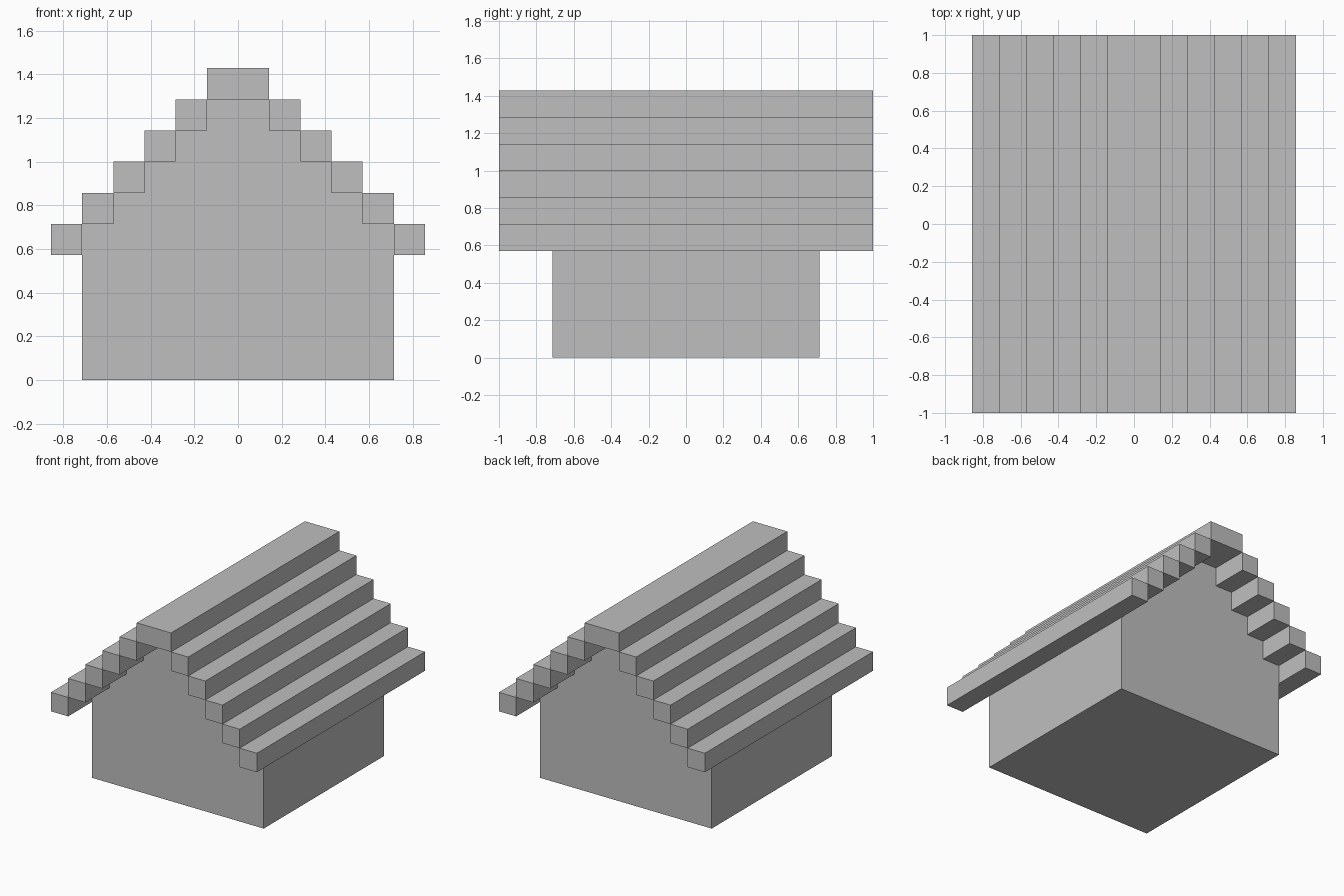
import bpy
import bmesh

cube = bpy.data.objects.get("Cube")
if cube:
    bpy.data.objects.remove(cube, do_unlink=True)

U = 1 / 7       # beam thickness, the module of the whole house
WALL = 5 * U    # half width and half depth of the walls
STEPS = 5       # stepped beams on each slope, below the ridge

grey = bpy.data.materials.new("plain grey")
grey.use_nodes = True
colour = (0.52, 0.52, 0.52, 1)
grey.diffuse_color = colour
grey.node_tree.nodes["Principled BSDF"].inputs["Base Color"].default_value = colour


def prism(name, profile, half_depth):
    """Extrude an x-z outline from front to back."""
    bm = bmesh.new()
    face = bm.faces.new([bm.verts.new((x, -half_depth, z)) for x, z in profile])
    extruded = bmesh.ops.extrude_face_region(bm, geom=[face])["geom"]
    verts = [v for v in extruded if isinstance(v, bmesh.types.BMVert)]
    bmesh.ops.translate(bm, verts=verts, vec=(0, 2 * half_depth, 0))
    bmesh.ops.recalc_face_normals(bm, faces=bm.faces)
    mesh = bpy.data.meshes.new(name)
    bm.to_mesh(mesh)
    bm.free()
    mesh.materials.append(grey)
    obj = bpy.data.objects.new(name, mesh)
    bpy.context.collection.objects.link(obj)
    return obj


def beam(name, x0, x1, z):
    """Square roof beam running the full depth."""
    return prism(name, [(x0, z), (x1, z), (x1, z + U), (x0, z + U)], 1)


# Walls with stepped gables that meet the undersides of the beams
right_steps = [(WALL, 0)]
for i in range(STEPS):
    right_steps += [((5 - i) * U, (5 + i) * U), ((4 - i) * U, (5 + i) * U)]
right_steps.pop()
left_steps = [(-x, z) for x, z in reversed(right_steps)]
prism("house_walls", right_steps + left_steps, WALL)

# Stepped roof beams, from the eaves up, on both slopes
for side, sign in (("left", 1), ("right", -1)):
    for i in range(STEPS):
        inner = (5 - i) * U
        beam(f"{side}_roof_beam_{i + 1}", sign * inner, sign * (inner + U), (4 + i) * U)

# Double-width ridge beam
beam("ridge_beam", -U, U, 9 * U)
